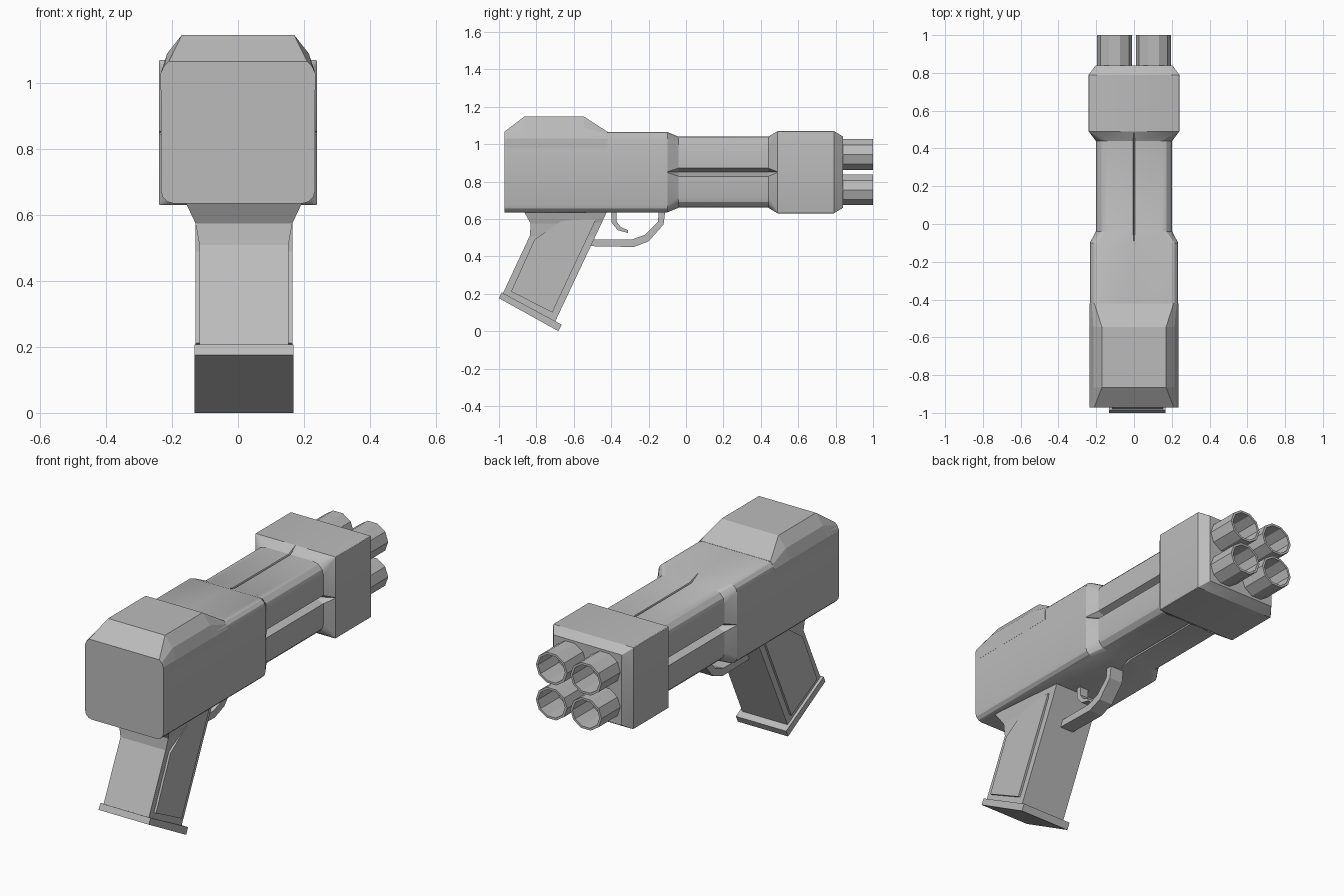
import bpy, bmesh, math

if "Cube" in bpy.data.objects:
    bpy.data.objects.remove(bpy.data.objects["Cube"])

grey = bpy.data.materials.new("grey")
grey.diffuse_color = (0.5, 0.5, 0.5, 1)
grey.use_nodes = True
grey.node_tree.nodes["Principled BSDF"].inputs["Base Color"].default_value = grey.diffuse_color


def finish(name, bm, smooth=True):
    bmesh.ops.remove_doubles(bm, verts=bm.verts, dist=0.0002)
    bmesh.ops.recalc_face_normals(bm, faces=bm.faces)
    me = bpy.data.meshes.new(name)
    bm.to_mesh(me)
    bm.free()
    me.materials.append(grey)
    ob = bpy.data.objects.new(name, me)
    bpy.context.collection.objects.link(ob)
    if smooth:
        bpy.ops.object.select_all(action='DESELECT')
        ob.select_set(True)
        bpy.context.view_layer.objects.active = ob
        bpy.ops.object.shade_smooth_by_angle(angle=math.radians(25))
    return ob


def loft(name, rings, smooth=True, closed=False):
    """Skin equal-length rings; cap the ends, or join last to first."""
    bm = bmesh.new()
    vs = [[bm.verts.new(p) for p in ring] for ring in rings]
    n = len(vs[0])
    pairs = list(zip(vs, vs[1:])) + ([(vs[-1], vs[0])] if closed else [])
    for a, b in pairs:
        for i in range(n):
            j = (i + 1) % n
            bm.faces.new((a[i], a[j], b[j], b[i]))
    if not closed:
        bm.faces.new(vs[0])
        bm.faces.new(vs[-1])
    return finish(name, bm, smooth)


def slab(name, outline, x0, x1):
    """Extrude a (y, z) outline across x."""
    return loft(name, [[(x, y, z) for y, z in outline] for x in (x0, x1)], False)


def body_ring(y, hx, hz, r, seam, side, gap):
    """Rounded box section with a thin top seam and V grooves in the sides."""
    q = [(0.0, hz - seam), (gap * 0.25, hz)]
    for k in range(4):
        a = math.pi / 2 * (1 - k / 3)
        q.append((hx - r + r * math.cos(a), hz - r + r * math.sin(a)))
    q += [(hx, gap), (hx - side, 0.0)]
    half = q + [(x, -z) for x, z in q[-2::-1]]
    full = half + [(-x, z) for x, z in half[-2:0:-1]]
    return [(x, y, 0.85 + z) for x, z in full]


# Receiver, grooved forend and muzzle block in one skin
loft("body", [
    body_ring(-0.97, 0.234, 0.215, 0.04, 0, 0, 0.002),
    body_ring(-0.10, 0.234, 0.215, 0.04, 0, 0, 0.002),
    body_ring(-0.04, 0.202, 0.19, 0.06, 0.015, 0.06, 0.022),
    body_ring(0.44, 0.202, 0.19, 0.06, 0.015, 0.06, 0.022),
    body_ring(0.49, 0.24, 0.22, 0.004, 0, 0, 0.002),
    body_ring(0.79, 0.24, 0.22, 0.004, 0, 0, 0.002),
    body_ring(0.84, 0.203, 0.19, 0.004, 0, 0, 0.002)])


# Raised rear housing
def hump_ring(y, pts):
    return [(x, y, z) for x, z in pts] + [(-x, y, z) for x, z in reversed(pts)]


low = [(0.2345, 0.98), (0.2345, 1.03), (0.21, 1.066)]
high = [(0.2345, 0.98), (0.2345, 1.03), (0.215, 1.09), (0.17, 1.147)]
low.insert(2, (0.224, 1.052))
loft("rear_housing", [hump_ring(-0.971, low), hump_ring(-0.865, high),
                      hump_ring(-0.545, high), hump_ring(-0.42, low)], False)

# Four open barrels
N = 10


def tube_ring(cx, cz, y, s):
    return [(cx + 0.0935 * s * math.cos(2 * math.pi * i / N), y,
             cz + 0.0865 * s * math.sin(2 * math.pi * i / N)) for i in range(N)]


for cx in (-0.103, 0.103):
    for cz in (0.756, 0.945):
        loft("barrel", [tube_ring(cx, cz, 0.80, 1), tube_ring(cx, cz, 1.0, 1),
                        tube_ring(cx, cz, 1.0, 0.86), tube_ring(cx, cz, 0.80, 0.86)],
             closed=True)

# Grip: rear y, z, half width, then front y, z, half width
GX = 0.018
stations = [(-0.87, 0.645, 0.18, -0.42, 0.645, 0.137),
            (-0.83, 0.575, 0.147, -0.45, 0.58, 0.135),
            (-0.835, 0.51, 0.135, -0.483, 0.51, 0.135),
            (-0.98, 0.20, 0.135, -0.70, 0.05, 0.135)]
loft("grip", [[(GX - rb, yb, zb), (GX + rb, yb, zb), (GX + rf, yf, zf), (GX - rf, yf, zf)]
              for yb, zb, rb, yf, zf, rf in stations], False)

# Raised side panels on the grip
panel = [(-0.65, 0.60), (-0.48, 0.60), (-0.715, 0.10), (-0.935, 0.212), (-0.81, 0.49)]
for s in (-1, 1):
    slab("grip_panel", panel, GX + s * 0.13, GX + s * 0.147)

# Base plate under the grip
slab("grip_base", [(-0.985, 0.207), (-1.0, 0.176), (-0.682, 0.0), (-0.665, 0.035)],
     GX - 0.15, GX + 0.15)


# Trigger guard and trigger as strips between an outer and an inner edge
def strip(name, outer, inner, hw):
    loft(name, [[(GX - hw, *o), (GX + hw, *o), (GX + hw, *i), (GX - hw, *i)]
                for o, i in zip(outer, inner)], False)


strip("trigger_guard",
      [(-0.54, 0.455), (-0.28, 0.45), (-0.20, 0.48), (-0.12, 0.57), (-0.11, 0.65)],
      [(-0.54, 0.49), (-0.29, 0.49), (-0.22, 0.515), (-0.15, 0.585), (-0.145, 0.65)], 0.04)
strip("trigger",
      [(-0.397, 0.65), (-0.397, 0.58), (-0.365, 0.54), (-0.31, 0.525)],
      [(-0.372, 0.65), (-0.372, 0.588), (-0.35, 0.557), (-0.31, 0.54)], 0.025)
